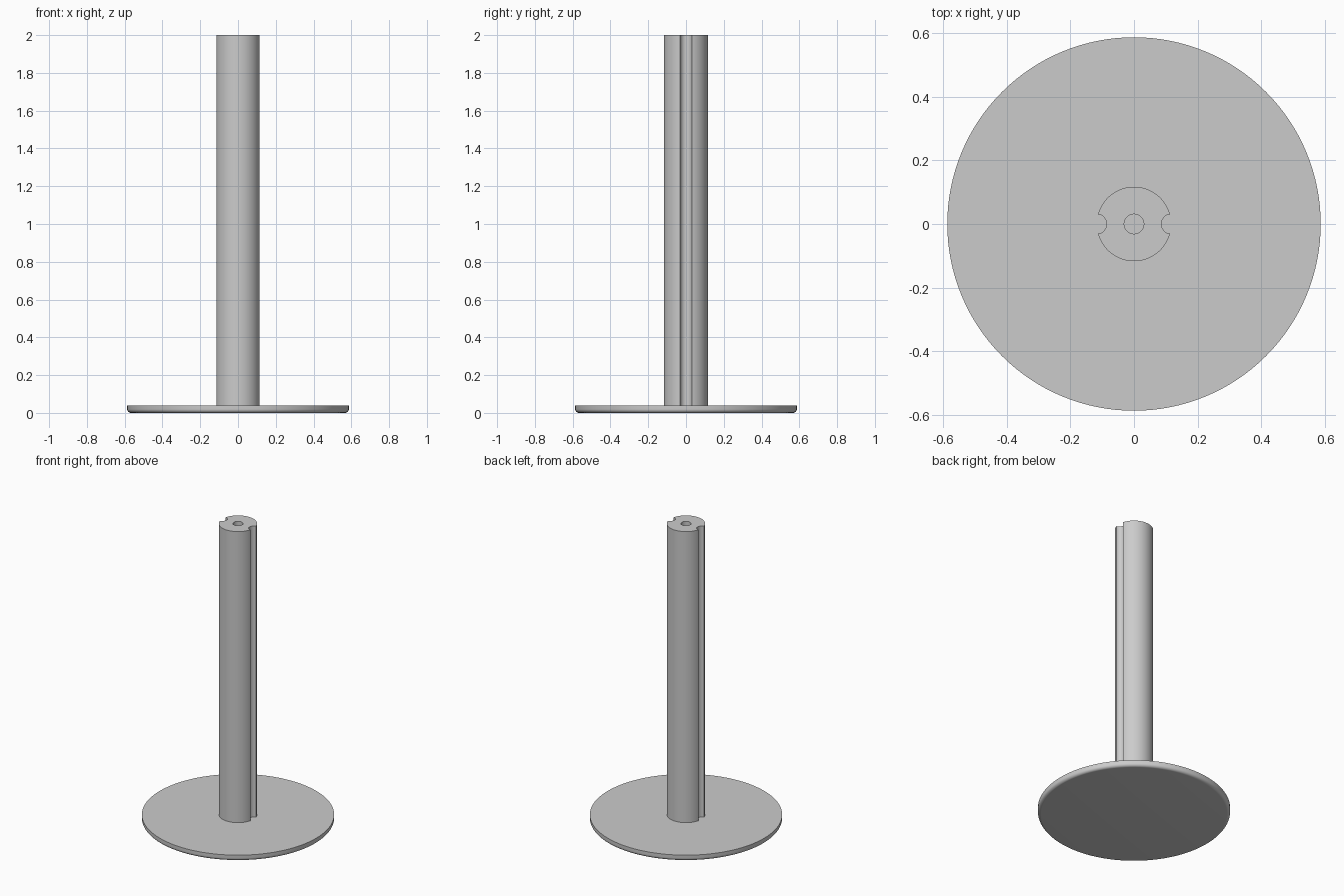
import bpy, bmesh, math
from mathutils import Vector

if "Cube" in bpy.data.objects:
    bpy.data.objects.remove(bpy.data.objects["Cube"])

BASE_R, BASE_H, FILLET = 0.587, 0.04, 0.02
POST_R, GROOVE_R, HOLE_R = 0.117, 0.031, 0.031

grey = bpy.data.materials.new("grey")
grey.diffuse_color = (0.6, 0.6, 0.6, 1)
grey.use_nodes = True
grey.node_tree.nodes["Principled BSDF"].inputs["Base Color"].default_value = grey.diffuse_color


def finish(name, bm):
    """Turn a bmesh into a grey object, smooth except at sharp edges."""
    bmesh.ops.recalc_face_normals(bm, faces=bm.faces)
    mesh = bpy.data.meshes.new(name)
    bm.to_mesh(mesh)
    bm.free()
    mesh.materials.append(grey)
    obj = bpy.data.objects.new(name, mesh)
    bpy.context.collection.objects.link(obj)
    bpy.ops.object.select_all(action='DESELECT')
    obj.select_set(True)
    bpy.context.view_layer.objects.active = obj
    bpy.ops.object.shade_smooth_by_angle(angle=math.radians(30))
    return obj


def arc(cx, radius, start, end, steps):
    """Points along an arc centred on (cx, 0)."""
    angles = [start + (end - start) * i / steps for i in range(steps + 1)]
    return [(cx + radius * math.cos(a), radius * math.sin(a)) for a in angles]


def loop(bm, points, z):
    verts = [bm.verts.new((x, y, z)) for x, y in points]
    for i, v in enumerate(verts):
        bm.edges.new((verts[i - 1], v))


# Base: round plate with a rounded lower edge
bm = bmesh.new()
profile = [(0, 0)]
profile += [(BASE_R - FILLET + x, FILLET + y)
            for x, y in arc(0, FILLET, -math.pi / 2, 0, 8)]
profile += [(BASE_R, BASE_H), (0, BASE_H)]
verts = [bm.verts.new((r, 0, z)) for r, z in profile]
edges = [bm.edges.new(pair) for pair in zip(verts, verts[1:])]
bmesh.ops.spin(bm, geom=verts + edges, axis=(0, 0, 1), cent=(0, 0, 0),
               angle=math.tau, steps=128)
bmesh.ops.remove_doubles(bm, verts=bm.verts, dist=1e-5)
finish("base", bm)

# Post: round section with a groove on each side and a central bore
bm = bmesh.new()
t = 2 * math.asin(GROOVE_R / (2 * POST_R))      # where the groove meets the rim
g = math.pi / 2 + t / 2                         # half sweep of the groove arc
half = arc(0, POST_R, t, math.pi - t, 48)[:-1]
half += arc(-POST_R, GROOVE_R, math.pi - g, g - math.pi, 16)[:-1]
outline = half + [(-x, -y) for x, y in half]
loop(bm, outline, BASE_H)
loop(bm, arc(0, HOLE_R, 0, math.tau, 32)[:-1], BASE_H)
bmesh.ops.triangle_fill(bm, edges=bm.edges[:], use_beauty=True)
top = bmesh.ops.extrude_face_region(bm, geom=bm.faces[:], use_keep_orig=True)
bmesh.ops.translate(bm, vec=Vector((0, 0, 2 - BASE_H)),
                    verts=[e for e in top["geom"] if isinstance(e, bmesh.types.BMVert)])
finish("post", bm)
